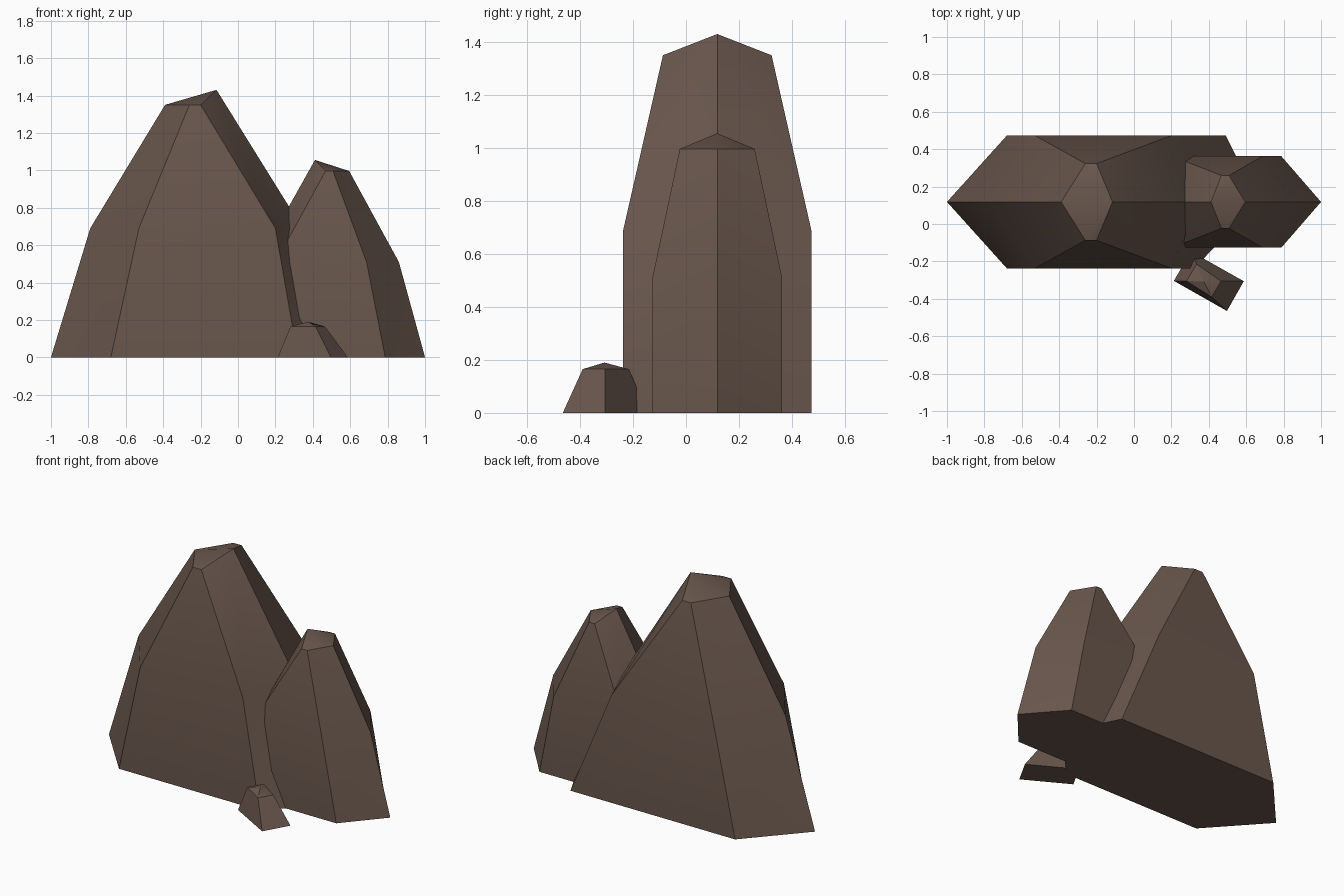
import bpy, bmesh
from mathutils import Vector

if "Cube" in bpy.data.objects:
    bpy.data.objects.remove(bpy.data.objects["Cube"])

rock = bpy.data.materials.new("brown_rock")
rock.diffuse_color = (0.14, 0.094, 0.073, 1)
rock.use_nodes = True
rock.node_tree.nodes["Principled BSDF"].inputs["Base Color"].default_value = rock.diffuse_color


def finish(name, bm):
    bmesh.ops.recalc_face_normals(bm, faces=bm.faces)
    me = bpy.data.meshes.new(name)
    bm.to_mesh(me)
    bm.free()
    me.materials.append(rock)
    ob = bpy.data.objects.new(name, me)
    bpy.context.collection.objects.link(ob)
    bpy.ops.object.select_all(action='DESELECT')
    ob.select_set(True)
    bpy.context.view_layer.objects.active = ob
    bpy.ops.object.shade_smooth_by_angle(angle=0.52)
    return ob


def ring(left, lc, rc, right, half, z, z_right=None, rc_back=None):
    """Stretched hexagon: left point, front corners, right point, back corners."""
    return [(left, 0, z), (lc, -half, z), (rc, -half, z),
            (right, 0, z_right or z), (rc_back or rc, half, z), (lc, half, z)]


# Three hexagon levels of a peak: base, shoulder, tilted top
LEVELS = [ring(-1.0, -.68, .32, .67, .355, 0, rc_back=.49),
          ring(-.79, -.53, .20, .345, .355, .69),
          ring(-.39, -.26, -.20, -.115, .205, 1.35, z_right=1.43)]


def peak(name, place):
    bm = bmesh.new()
    rings = [[bm.verts.new(place(*p)) for p in lv] for lv in LEVELS]
    for a, b in zip(rings, rings[1:]):
        for i in range(6):
            j = (i + 1) % 6
            # split each side from its lower corner up to the end point
            if j in (0, 3):
                bm.faces.new((a[i], a[j], b[j]))
                bm.faces.new((a[i], b[j], b[i]))
            elif i in (0, 3):
                bm.faces.new((a[i], a[j], b[i]))
                bm.faces.new((a[j], b[j], b[i]))
            else:
                bm.faces.new((a[i], a[j], b[j], b[i]))
    bm.faces.new(rings[0][::-1])
    t = rings[2]
    # top with a central ridge
    for c1, c2 in ((1, 2), (5, 4)):
        bm.faces.new((t[0], t[c1], t[3]))
        bm.faces.new((t[c1], t[c2], t[3]))
    return finish(name, bm)


# Tall peak, and a smaller mirrored one on the right
peak("tall_peak", lambda x, y, z: Vector((x, y + .118, z)))
peak("small_peak", lambda x, y, z: Vector((1 - .665 * (x + 1), y * .69 + .118, z * .738)))

# Pebble: turned box with a tapered top and a low apex
bm = bmesh.new()
base = [bm.verts.new(p) for p in
        ((.213, -.304, 0), (.497, -.465, 0), (.587, -.306, 0), (.305, -.147, 0))]
top = [bm.verts.new(p) for p in
       ((.28, -.305, .165), (.415, -.39, .165), (.465, -.306, .165), (.335, -.215, .165))]
apex = bm.verts.new((.375, -.308, .19))
bm.faces.new(base[::-1])
for i in range(4):
    j = (i + 1) % 4
    bm.faces.new((base[i], base[j], top[j], top[i]))
    bm.faces.new((top[i], top[j], apex))
finish("pebble", bm)
